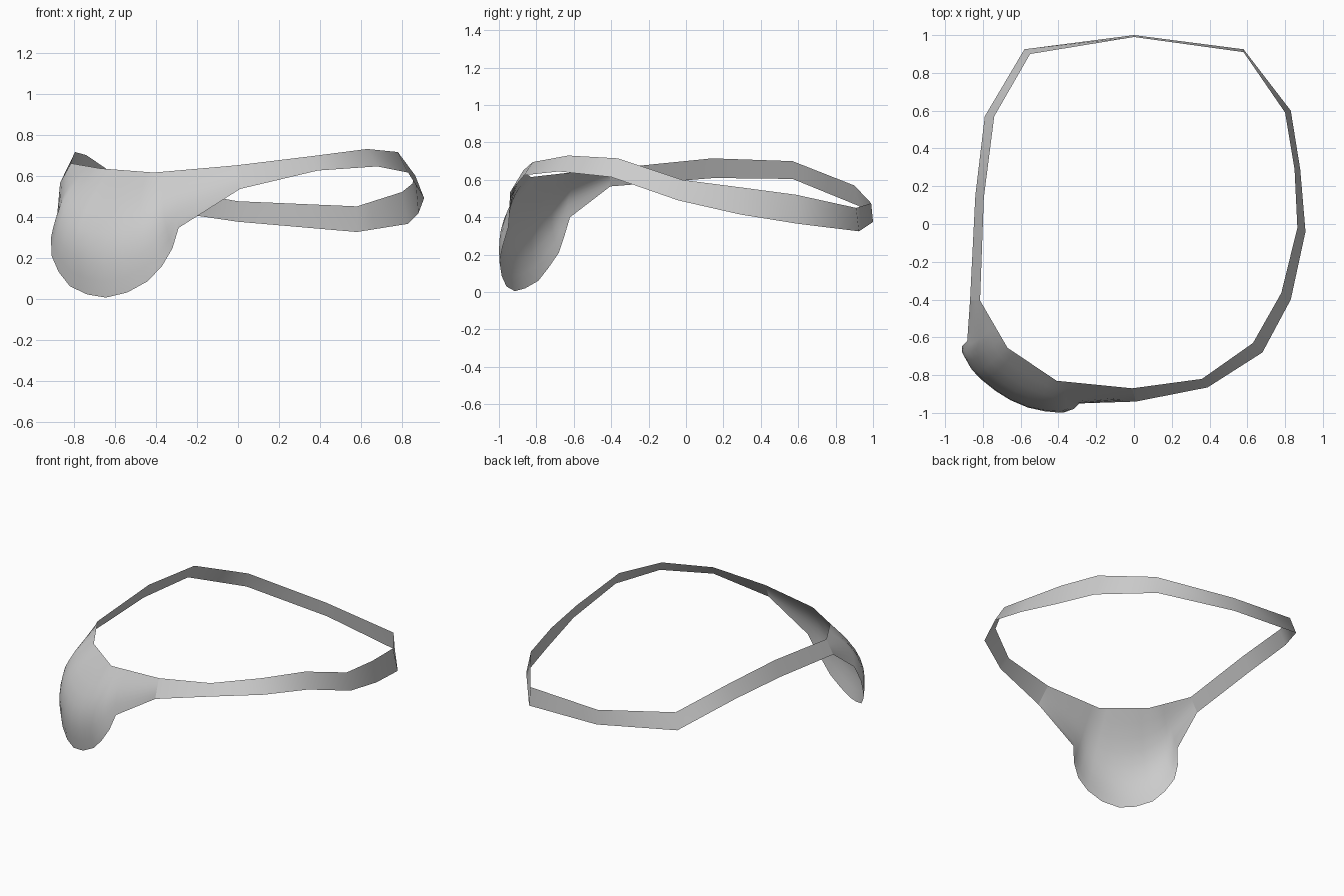
import bpy, math
from mathutils import Vector

def sheet(name, columns):
    # Skin a list of equal-length point columns into one smooth sheet
    n = len(columns[0])
    verts = [p for col in columns for p in col]
    faces = [(i * n + j, i * n + j + 1, (i + 1) * n + j + 1, (i + 1) * n + j)
             for i in range(len(columns) - 1) for j in range(n - 1)]
    me = bpy.data.meshes.new(name)
    me.from_pydata(verts, [], faces)
    ob = bpy.data.objects.new(name, me)
    bpy.context.collection.objects.link(ob)
    bpy.ops.object.select_all(action='DESELECT')
    ob.select_set(True)
    bpy.context.view_layer.objects.active = ob
    bpy.ops.object.shade_smooth_by_angle(angle=math.radians(50))
    return ob

# Strap: (top edge xyz, bottom edge xyz), from patch's right end round the back to its left end
strap = [
    ((-.01, -.87, .65), (.01, -.94, .535)),
    ((.36, -.82, .695), (.39, -.865, .625)),
    ((.63, -.63, .73), (.68, -.68, .645)),
    ((.78, -.365, .715), (.83, -.40, .615)),
    ((.865, -.02, .60), (.908, -.04, .49)),
    ((.85, .29, .56), (.88, .29, .415)),
    ((.80, .59, .52), (.83, .60, .365)),
    ((.58, .91, .45), (.58, .925, .325)),
    ((0, .99, .475), (0, 1, .375)),
    ((-.55, .90, .57), (-.58, .925, .46)),
    ((-.74, .57, .70), (-.79, .57, .605)),
    ((-.795, .14, .715), (-.84, .15, .61)),
    ((-.815, -.405, .66), (-.868, -.405, .565)),
]
sheet("strap", strap)

# Patch: domed sheet lofted from the strap's top line down to the rounded rim
rim = [(-.868, -.405, .565), (-.883, -.62, .40), (-.912, -.65, .30), (-.91, -.68, .21),
       (-.875, -.735, .13), (-.82, -.79, .06), (-.735, -.86, .02), (-.645, -.915, .005),
       (-.54, -.96, .03), (-.44, -.985, .085), (-.37, -.997, .16), (-.32, -.98, .245),
       (-.29, -.95, .345), (.01, -.94, .535)]
top = [Vector(p) for p in ((-.815, -.405, .66), (-.67, -.655, .635), (-.41, -.83, .615), (-.01, -.87, .65))]
# Position along the top line (in segments) joined to each rim point
along = [0, .5, .65, .8, 1, 1.15, 1.3, 1.5, 1.7, 1.85, 2, 2.15, 2.35, 3]
bulge = [0, .055, .075, .085, .095, .1, .1, .1, .095, .085, .07, .055, .035, 0]
outward = Vector((-.5, -.86, 0))
rows = 8
patch = []
for low, s, b in zip(rim, along, bulge):
    k = min(int(s), 2)
    high = top[k].lerp(top[k + 1], s - k)
    patch.append([high.lerp(Vector(low), j / rows) + outward * b * math.sin(math.pi * j / rows)
                  for j in range(rows + 1)])
sheet("eye_patch", list(reversed(patch)))
